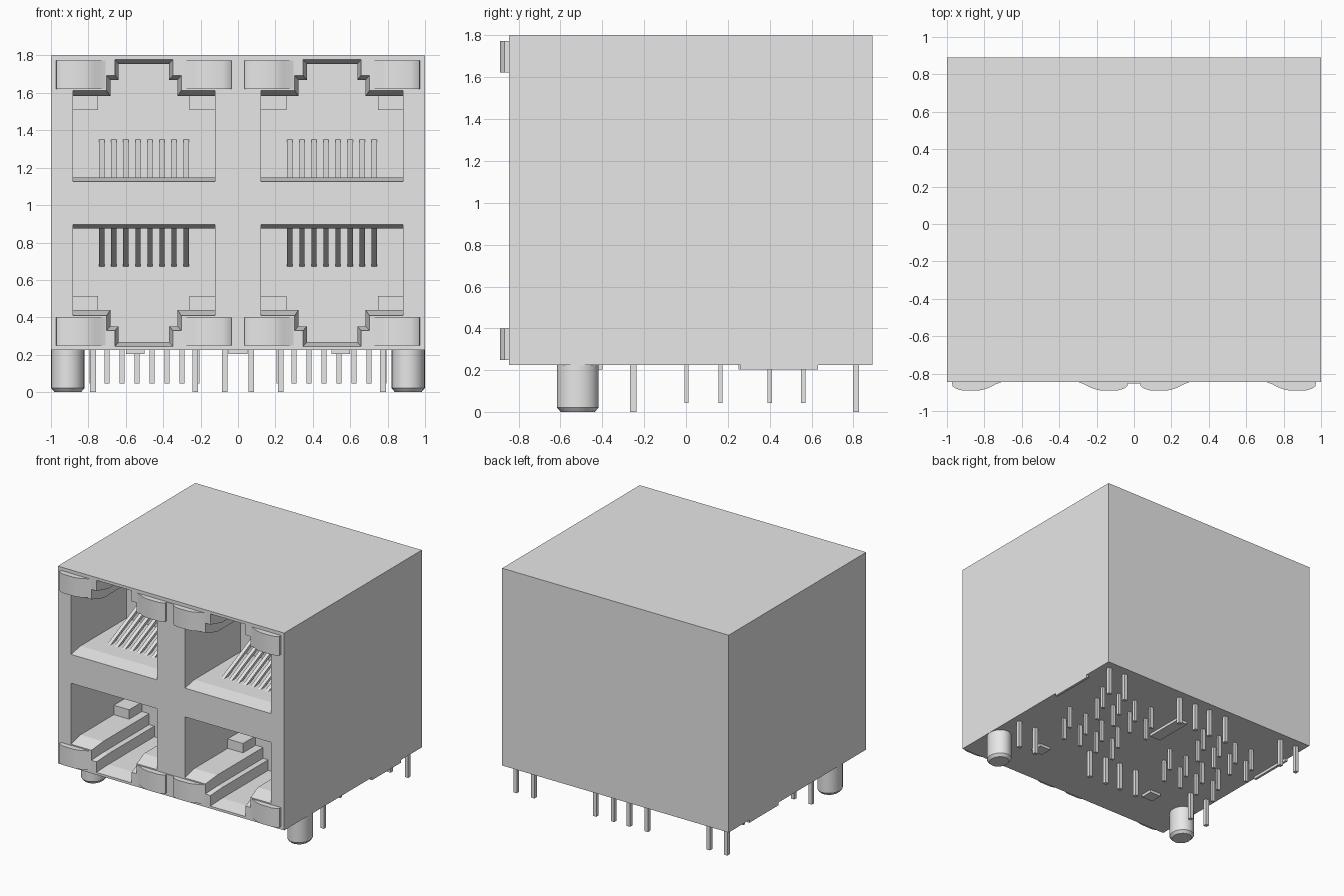
import bpy, bmesh, math
from mathutils import Vector

cube = bpy.data.objects.get("Cube")
if cube:
    bpy.data.objects.remove(cube, do_unlink=True)

grey = bpy.data.materials.new("light_grey")
grey.use_nodes = True
grey.diffuse_color = (0.8, 0.8, 0.8, 1)
grey.node_tree.nodes["Principled BSDF"].inputs["Base Color"].default_value = (0.8, 0.8, 0.8, 1)

FRONT, BACK, BASE, TOP = -0.845, 0.89, 0.225, 1.8
DEPTH = 0.70           # depth of each port
MIRROR = 2.022         # upper z + lower z


def loft(bm, rings):
    """Closed solid through rings of equal length."""
    loops = [[bm.verts.new(p) for p in ring] for ring in rings]
    n = len(loops[0])
    for a, b in zip(loops, loops[1:]):
        for i in range(n):
            j = (i + 1) % n
            bm.faces.new((a[i], a[j], b[j], b[i]))
    bm.faces.new(loops[0][::-1])
    bm.faces.new(loops[-1])


def box(bm, x0, x1, y0, y1, z0, z1):
    loft(bm, [[(x0, y0, z), (x1, y0, z), (x1, y1, z), (x0, y1, z)] for z in (z0, z1)])


def finish(bm, name, smooth=False):
    bmesh.ops.recalc_face_normals(bm, faces=bm.faces[:])
    mesh = bpy.data.meshes.new(name)
    bm.to_mesh(mesh)
    bm.free()
    mesh.materials.append(grey)
    ob = bpy.data.objects.new(name, mesh)
    bpy.context.collection.objects.link(ob)
    if smooth:
        bpy.ops.object.select_all(action='DESELECT')
        ob.select_set(True)
        bpy.context.view_layer.objects.active = ob
        bpy.ops.object.shade_smooth_by_angle(angle=math.radians(35))
    return ob


def flip(z, lower):
    return MIRROR - z if lower else z


PORTS = [(cx, lower) for lower in (False, True) for cx in (-0.503, 0.503)]

# Housing block
bm = bmesh.new()
box(bm, -1, 1, FRONT, BACK, BASE, TOP)
housing = finish(bm, "housing")

# Port openings: half outline (offset from port centre, height), outer and inner
outer = [(0.38, 1.126), (0.38, 1.613), (0.20, 1.613), (0.20, 1.693), (0.155, 1.693), (0.155, 1.778)]
inner = [(0.38, 1.148), (0.38, 1.583), (0.18, 1.583), (0.18, 1.67), (0.135, 1.67), (0.135, 1.755)]
bm = bmesh.new()
for cx, lower in PORTS:
    rings = []
    for half, y in ((outer, FRONT - 0.02), (outer, FRONT), (inner, FRONT + 0.12), (inner, FRONT + DEPTH)):
        outline = half + [(-u, z) for u, z in reversed(half)]
        rings.append([(cx + u, y, flip(z, lower)) for u, z in outline])
    loft(bm, rings)
cutter = finish(bm, "port_cutter")
cutter.hide_render = True
mod = housing.modifiers.new("ports", 'BOOLEAN')
mod.object = cutter
mod.operation = 'DIFFERENCE'
mod.solver = 'EXACT'
bpy.ops.object.select_all(action='DESELECT')
bpy.context.view_layer.objects.active = housing
housing.select_set(True)
bpy.ops.object.modifier_apply(modifier=mod.name)
bpy.data.objects.remove(cutter, do_unlink=True)

# Stop blocks in the rear corners of each port
bm = bmesh.new()
for cx, lower in PORTS:
    za, zb = sorted((flip(1.508, lower), flip(1.59, lower)))
    for s in (-1, 1):
        xa, xb = sorted((cx + s * 0.245, cx + s * 0.385))
        box(bm, xa, xb, FRONT + 0.54, FRONT + DEPTH + 0.01, za, zb)
finish(bm, "port_stop_blocks")

# Eight slanted spring contacts per port
bm = bmesh.new()
for cx, lower in PORTS:
    for i in range(8):
        x = cx + (i - 3.5) * 0.0645
        profile = [(0.24, 1.14), (0.29, 1.14), (DEPTH + 0.01, 1.325), (DEPTH + 0.01, 1.355)]
        loft(bm, [[(x + w, FRONT + d, flip(z, lower)) for d, z in profile] for w in (-0.014, 0.014)])
finish(bm, "spring_contacts")

# Indicator lenses bulging from the front
lens = [(0.205, FRONT + 0.01), (0.205, FRONT), (0.235, -0.856), (0.265, -0.872), (0.29, -0.882),
        (0.32, -0.889), (0.42, -0.889), (0.45, -0.88), (0.468, -0.866), (0.47, FRONT + 0.01)]
bm = bmesh.new()
for cx, lower in PORTS:
    for s in (-1, 1):
        loft(bm, [[(cx + s * u, y, flip(z, lower)) for u, y in lens] for z in (1.622, 1.773)])
for lower in (False, True):
    za, zb = sorted((flip(1.622, lower), flip(1.773, lower)))
    box(bm, -0.035, 0.035, -0.852, FRONT + 0.01, za, zb)
finish(bm, "indicator_lenses", smooth=True)

# Mounting posts with chamfered tips
for name, x in (("right_mounting_post", -0.91), ("left_mounting_post", 0.91)):
    bm = bmesh.new()
    rings = []
    for z, r in ((0, 0.08), (0.022, 0.1), (BASE + 0.01, 0.1)):
        rings.append([(x + 0.89 * r * math.cos(a), -0.517 + r * math.sin(a), z)
                      for a in (math.tau * k / 24 for k in range(24))])
    loft(bm, rings)
    finish(bm, name, smooth=True)

# Standoff pads under the housing
bm = bmesh.new()
for x0, x1, y0, y1 in ((-0.05, 0.05, 0.25, 0.57), (0.98, 1, 0.26, 0.63), (-1, -0.98, 0.26, 0.63),
                       (0.5, 0.6, -0.5, -0.4), (-0.6, -0.5, -0.5, -0.4)):
    box(bm, x0, x1, y0, y1, 0.203, BASE + 0.005)
finish(bm, "standoff_pads")

# Long pins in two rows
bm = bmesh.new()
for y in (-0.252, 0.812):
    for ax in (0.07, 0.228, 0.775, 0.93):
        for x in (-ax, ax):
            box(bm, x - 0.015, x + 0.015, y - 0.015, y + 0.015, 0.002, BASE + 0.01)
finish(bm, "long_pins")

# Short signal pins, staggered rows of four for each column of ports
bm = bmesh.new()
for shift in (0, -1):
    for y, first in ((0.56, 0.78), (0.40, 0.70), (0.165, 0.78), (0.003, 0.70)):
        for k in range(4):
            x = first - 0.16 * k + shift
            box(bm, x - 0.014, x + 0.014, y - 0.01, y + 0.01, 0.045, BASE + 0.01)
finish(bm, "signal_pins")
